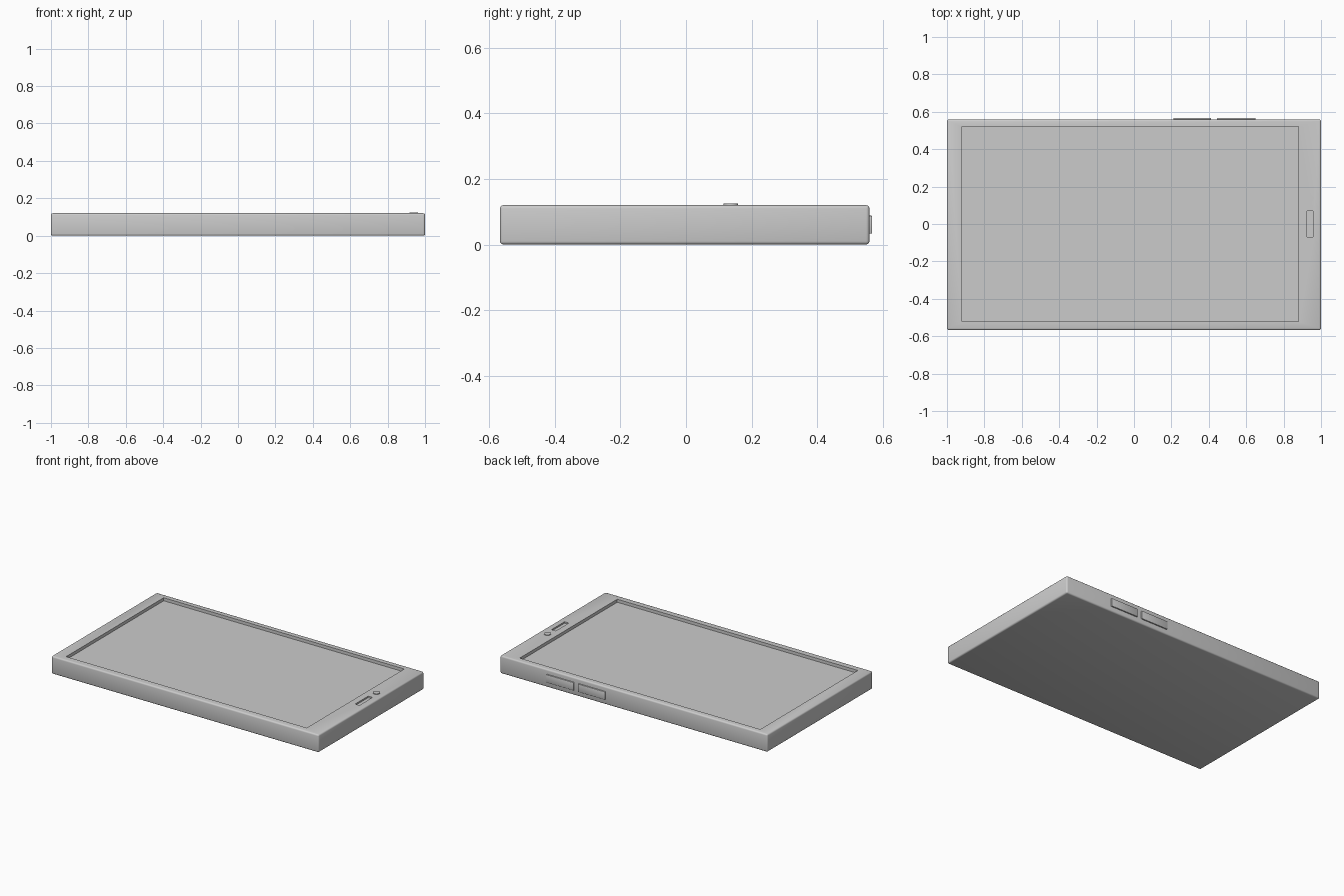
import bpy

if "Cube" in bpy.data.objects:
    bpy.data.objects.remove(bpy.data.objects["Cube"])

TOP = 0.12


def box(name, lo, hi, bevel=0.0, segments=3):
    bpy.ops.mesh.primitive_cube_add(size=1, location=[(a + b) / 2 for a, b in zip(lo, hi)])
    ob = bpy.context.object
    ob.name = name
    ob.scale = [b - a for a, b in zip(lo, hi)]
    bpy.ops.object.transform_apply(location=False, rotation=False, scale=True)
    if bevel:
        m = ob.modifiers.new("Rounded edges", 'BEVEL')
        m.width, m.segments = bevel, segments
        bpy.ops.object.modifier_apply(modifier=m.name)
    return ob


def cut(target, cutter):
    m = target.modifiers.new("Cut", 'BOOLEAN')
    m.operation, m.solver, m.object = 'DIFFERENCE', 'EXACT', cutter
    bpy.context.view_layer.objects.active = target
    bpy.ops.object.modifier_apply(modifier=m.name)
    bpy.data.objects.remove(cutter, do_unlink=True)


def smooth(ob):
    bpy.ops.object.select_all(action='DESELECT')
    ob.select_set(True)
    bpy.context.view_layer.objects.active = ob
    bpy.ops.object.shade_smooth_by_angle()


# Slab body with a screen recess and an earpiece slot
body = box("body", (-1, -0.567, 0), (1, 0.559, TOP), 0.01)
cut(body, box("screen_cutter", (-0.92, -0.522, TOP - 0.024), (0.88, 0.52, TOP + 0.05)))
cut(body, box("slot_cutter", (0.925, -0.07, TOP - 0.01), (0.957, 0.07, TOP + 0.05)))
smooth(body)

# Display panel on the floor of the recess
box("screen", (-0.919, -0.521, TOP - 0.03), (0.879, 0.519, TOP - 0.02))

# Two side buttons
for name, x0, x1 in (("volume_button", 0.21, 0.412), ("power_button", 0.445, 0.65)):
    smooth(box(name, (x0, 0.545, 0.033), (x1, 0.567, 0.088), 0.003, 2))

# Small raised front camera
bpy.ops.mesh.primitive_cylinder_add(vertices=32, radius=0.022, depth=0.015,
                                    location=(0.94, 0.137, TOP - 0.003))
camera_lens = bpy.context.object
camera_lens.name = "front_camera_lens"
smooth(camera_lens)
